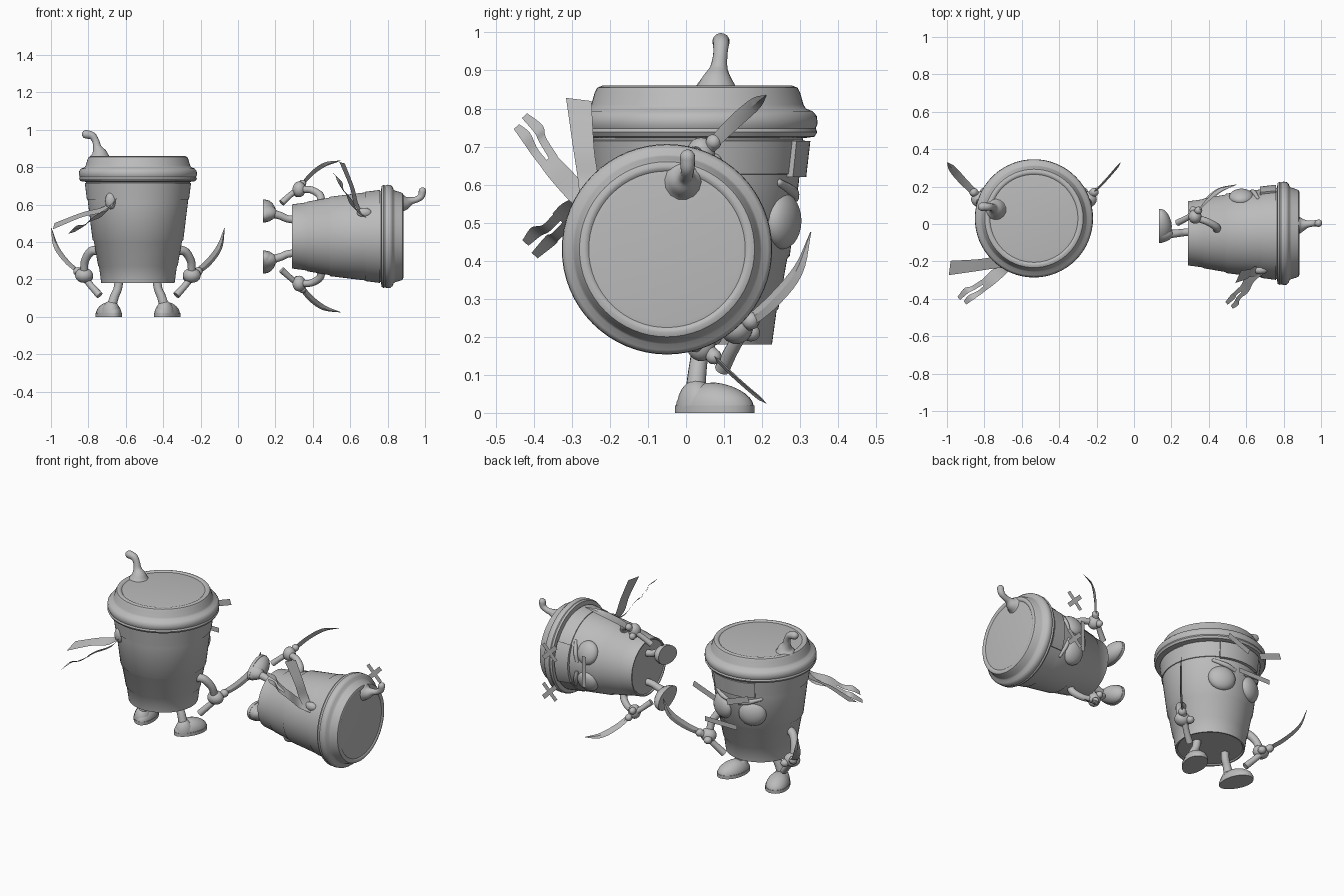
import bpy, bmesh, math
from mathutils import Vector, Matrix

if "Cube" in bpy.data.objects:
    bpy.data.objects.remove(bpy.data.objects["Cube"])

grey = bpy.data.materials.new("plain_grey")
grey.diffuse_color = (0.5, 0.5, 0.5, 1)
grey.use_nodes = True
grey.node_tree.nodes["Principled BSDF"].inputs["Base Color"].default_value = grey.diffuse_color


def finish(name, bm, M, smooth=40):
    """Turn a bmesh into a placed object."""
    bmesh.ops.recalc_face_normals(bm, faces=bm.faces)
    me = bpy.data.meshes.new(name)
    bm.to_mesh(me)
    bm.free()
    me.transform(M)
    me.materials.append(grey)
    ob = bpy.data.objects.new(name, me)
    bpy.context.collection.objects.link(ob)
    bpy.ops.object.select_all(action='DESELECT')
    ob.select_set(True)
    bpy.context.view_layer.objects.active = ob
    bpy.ops.object.shade_smooth_by_angle(angle=math.radians(smooth))
    return ob


def bridge(bm, rings, closed=True):
    for a, b in zip(rings, rings[1:]):
        n = len(a)
        for i in range(n if closed else n - 1):
            j = (i + 1) % n
            bm.faces.new((a[i], a[j], b[j], b[i]))


def lathe(name, profile, M, n=64):
    bm = bmesh.new()
    rings = [[bm.verts.new((r * math.cos(t), r * math.sin(t), z))
              for t in (2 * math.pi * i / n for i in range(n))] for r, z in profile]
    bridge(bm, rings)
    bm.faces.new(rings[0])
    bm.faces.new(rings[-1])
    return finish(name, bm, M)


def spline(pts, steps=5):
    """Catmull-Rom through points of any dimension."""
    P = [Vector(p) for p in pts]
    P = [2 * P[0] - P[1]] + P + [2 * P[-1] - P[-2]]
    out = []
    for a, b, c, d in zip(P, P[1:], P[2:], P[3:]):
        for k in range(steps):
            t = k / steps
            out.append(0.5 * (2 * b + (c - a) * t + (2 * a - 5 * b + 4 * c - d) * t * t
                              + (3 * b - a - 3 * c + d) * t ** 3))
    return out + [P[-2]]


def tube(name, pts, M, n=14):
    """Round tube through (x, y, z, radius) points with domed end."""
    path = spline(pts)
    bm, rings = bmesh.new(), []
    loc = [p.to_3d() for p in path]
    spec = [(loc[i], loc[min(i + 1, len(loc) - 1)] - loc[max(i - 1, 0)], path[i][3])
            for i in range(len(loc))]
    end, d, r = spec[-1]
    for a in (0.5, 1.0, 1.4):
        spec.append((end + d.normalized() * r * math.sin(a), d, r * math.cos(a)))
    for c, d, r in spec:
        d = d.normalized()
        u = d.cross(Vector((0.3, 1, 0.1))).normalized()
        v = d.cross(u)
        rings.append([bm.verts.new(c + r * (u * math.cos(t) + v * math.sin(t)))
                      for t in (2 * math.pi * i / n for i in range(n))])
    bridge(bm, rings)
    bm.faces.new(rings[0])
    bm.faces.new(rings[-1])
    return finish(name, bm, M, 60)


def ball(name, c, s, M, rot=None, flat=False):
    bm = bmesh.new()
    bmesh.ops.create_uvsphere(bm, u_segments=24, v_segments=14, radius=1)
    if flat:                                    # flat sole, lower toe
        for v in bm.verts:
            v.co.z = max(v.co.z, 0) * (1 - 0.15 * max(v.co.y, 0))
            f = 1 + 0.12 * v.co.y
            v.co.x *= f
    L = Matrix.Translation(c) @ (rot or Matrix()) @ Matrix.Diagonal((*s, 1))
    return finish(name, bm, M @ L, 60 if not flat else 35)


def ribbon(name, pts, width, M):
    """Flat strip through (x, y, z, half width) points along a width direction."""
    w = Vector(width).normalized()
    bm = bmesh.new()
    rings = [[bm.verts.new(p.to_3d() - w * p[3]), bm.verts.new(p.to_3d() + w * p[3])]
             for p in spline(pts)]
    bridge(bm, rings, False)
    return finish(name, bm, M)


def bar(name, a, b, h, y, M):
    """Thin floating facial stroke from a to b (x, z)."""
    a, b = Vector(a), Vector(b)
    n = Vector((-(b - a).y, (b - a).x)).normalized() * h
    bm = bmesh.new()
    bm.faces.new([bm.verts.new((p.x, y, p.y)) for p in (a - n, b - n, b + n, a + n)])
    return finish(name, bm, M)


def band_plate(name, half, z0, z1, r0, r1, depth, M, n=12):
    """Curved plate wrapped on the front of the cup."""
    bm, rings = bmesh.new(), []
    for i in range(n + 1):
        t = math.pi / 2 - half + 2 * half * i / n
        rings.append([bm.verts.new((r * math.cos(t), r * math.sin(t), z)) for r, z in
                      ((r0 - .01, z0), (r0 + depth, z0), (r1 + depth, z1), (r1 - .01, z1))])
    bridge(bm, rings)
    bm.faces.new(rings[0])
    bm.faces.new(rings[-1])
    return finish(name, bm, M)


def blade(name, pts, s, M):
    """Curved sabre with a diamond section, lying in an upright plane."""
    path = spline(pts)
    side = Vector((0.66 * s, -0.75 * s, 0)).cross(Vector((0, 0, 1)))
    flat = Vector((side.y, -side.x, 0)).normalized()
    bm, rings = bmesh.new(), []
    for i, p in enumerate(path):
        d = (path[min(i + 1, len(path) - 1)] - path[max(i - 1, 0)]).to_3d()
        w = d.cross(flat).normalized() * p[3]
        f = flat * min(0.006, p[3] * 0.4)
        c = p.to_3d()
        rings.append([bm.verts.new(c + o) for o in (w, f, -w, -f)])
    bridge(bm, rings)
    bm.faces.new(rings[0])
    bm.faces.new(rings[-1])
    return finish(name, bm, M, 25)


def cup_figure(tag, M, crossed):
    # cup, lid and headband
    lathe(tag + "_cup_body", [(.183, .187), (.188, .18), (.196, .18), (.208, .268), (.213, .274),
                              (.236, .405), (.243, .413), (.267, .61), (.28, .74)], M)
    lathe(tag + "_lid", [(.28, .722), (.308, .726), (.315, .738), (.311, .748), (.316, .76),
                         (.314, .78), (.303, .793), (.285, .80), (.279, .81), (.27, .842),
                         (.263, .855), (.25, .86), (.241, .858), (.235, .853), (.22, .855)], M)
    lathe(tag + "_headband", [(.262, .625), (.273, .628), (.284, .715), (.27, .72)], M)
    band_plate(tag + "_headband_plate", .5, .62, .715, .271, .282, .015, M)
    # curled spout on the lid
    tube(tag + "_spout", [(-.205, .05, .85, .058), (-.207, .052, .875, .042),
                          (-.217, .056, .905, .024), (-.226, .06, .94, .019),
                          (-.245, .062, .968, .021), (-.277, .062, .976, .023)], M)
    for s, side in ((-1, "left"), (1, "right")):
        name = tag + "_" + side
        # eyes with slanted lids
        ball(name + "_eye", (s * .1, .222, .505), (.08, .045, .075), M,
             Matrix.Rotation(-s * .4, 4, 'Z'))
        tube(name + "_eyelid", [(s * .03, .255, .565, .012), (s * .09, .25, .582, .014),
                                (s * .155, .215, .605, .01)], M)
        # arm, hand, handle and blade
        tube(name + "_arm", [(s * .20, .02, .355, .025), (s * .25, .04, .35, .024),
                             (s * .283, .07, .30, .022), (s * .288, .09, .245, .021)], M)
        ball(name + "_hand", (s * .288, .102, .222), (.048, .043, .04), M)
        ball(name + "_thumb", (s * .265, .14, .21), (.024, .025, .022), M)
        tube(name + "_sword_handle", [(s * .205, .065, .115, .02), (s * .25, .09, .165, .018),
                                      (s * .30, .125, .225, .018), (s * .322, .14, .242, .024)], M)
        blade(name + "_sword_blade", [(s * .31, .13, .235, .017), (s * .38, .20, .295, .021),
                                      (s * .437, .265, .375, .019), (s * .463, .298, .475, .002)], s, M)
        # leg and shoe
        tube(name + "_leg", [(s * .10, .01, .21, .024), (s * .108, .005, .15, .023),
                             (s * .125, .0, .11, .024), (s * .14, -.005, .06, .026)], M)
        turn = Matrix.Rotation(-s * .3, 4, 'Z')
        ball(name + "_shoe", (s * .153, .045, .015), (.064, .106, .065), M, turn, True)
        ball(name + "_shoe_heel", (s * .143, .0, .015), (.05, .055, .073), M, turn, True)
        bm = bmesh.new()
        bmesh.ops.create_cone(bm, cap_ends=True, segments=32, radius1=1, radius2=1, depth=1)
        for v in bm.verts:
            v.co.x *= 1 + .12 * v.co.y
        finish(name + "_sole", bm, M @ Matrix.Translation((s * .153, .045, .01)) @ turn
               @ Matrix.Diagonal((.066, .107, .02, 1)))
        # floating brow or crossed stroke
        if crossed:
            for k in (-1, 1):
                bar(name + "_cross_stroke", (s * .14 - .05, .66 - k * .05),
                    (s * .14 + .05, .66 + k * .05), .015, .43, M)
        else:
            bar(name + "_brow_stroke", (s * .04, .625), (s * .19, .68), .018, .39, M)
    bar(tag + "_mouth_stroke", (-.11, .482), (.11, .482), .015, .39 if not crossed else .3, M)
    # headband knot and two tails, the second one split
    ball(tag + "_knot", (-.145, -.225, .62), (.03, .025, .045), M)
    ribbon(tag + "_tail_straight", [(-.135, -.235, .61, .03), (-.2, -.235, .57, .035),
                                    (-.3, -.25, .545, .035), (-.45, -.265, .485, .042)],
           (.1, .8, .35), M)
    across = (.5, -.55, .5)
    ribbon(tag + "_tail_split_root", [(-.13, -.225, .62, .035), (-.17, -.27, .56, .04),
                                      (-.235, -.33, .53, .038), (-.27, -.36, .505, .034)], across, M)
    for k in (-1, 1):
        o = Vector(across) * .022 * k
        ribbon(tag + "_tail_split_end",
               [(-.26 + o.x, -.35 + o.y, .51 + o.z, .016), (-.31 + o.x * 1.6, -.385 + o.y, .475 + o.z, .015),
                (-.35 + o.x, -.405 + o.y * 1.6, .465 + o.z, .02),
                (-.385 + o.x * 1.5, -.44 + o.y, .43 + o.z * 1.5, .013)], across, M)


# standing figure, and a smaller copy tipped onto its side
cup_figure("standing", Matrix.Translation((-.535, .03, 0)), False)
cup_figure("fallen", Matrix.Translation((.1325, -.05, .43)) @ Matrix.Rotation(math.pi / 2, 4, 'Y')
           @ Matrix.Scale(.875, 4), True)
